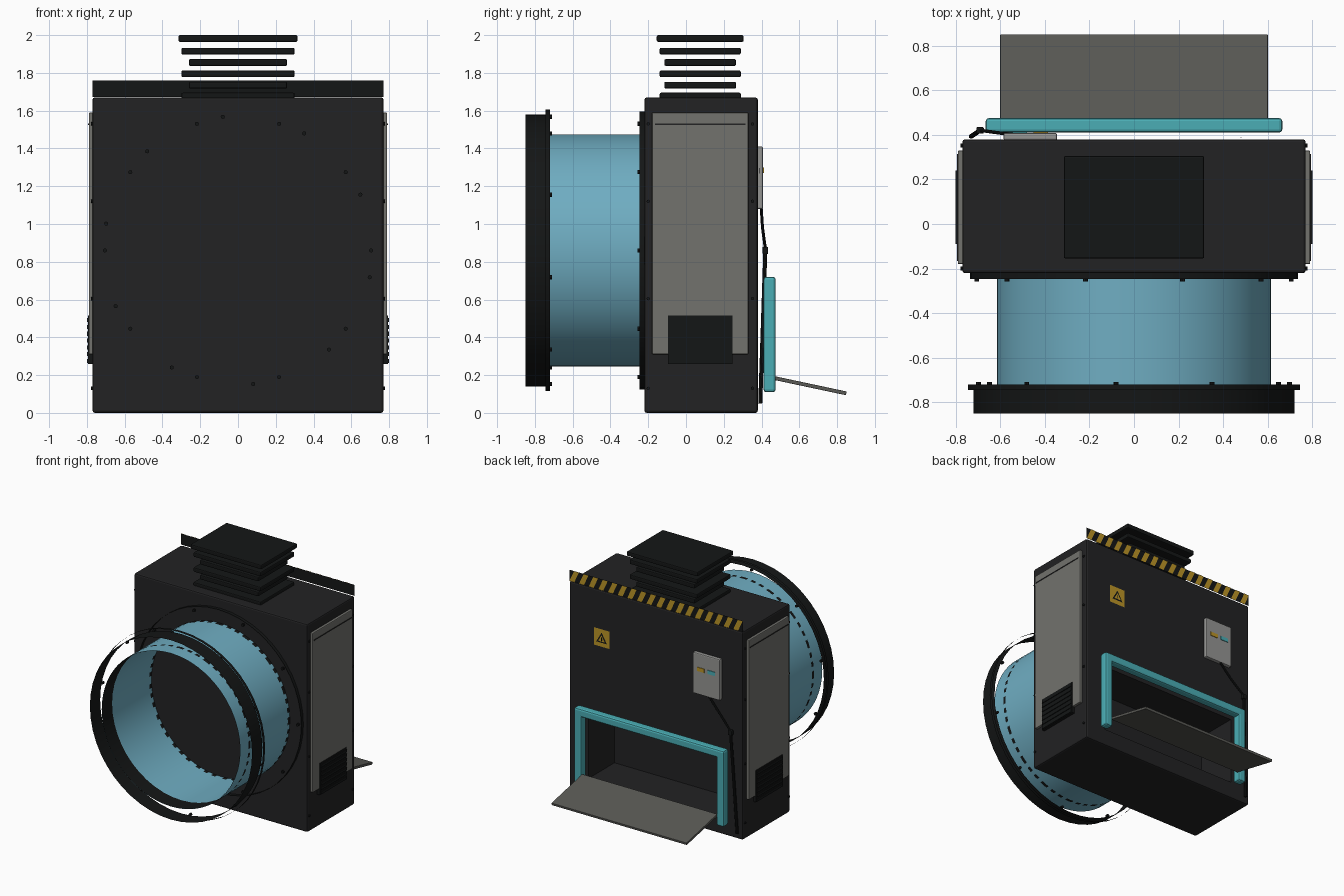
import bpy, bmesh, math
from mathutils import Vector, Matrix

if "Cube" in bpy.data.objects:
    bpy.data.objects.remove(bpy.data.objects["Cube"])


def material(name, r, g, b):
    m = bpy.data.materials.new(name)
    m.diffuse_color = (r, g, b, 1)
    m.use_nodes = True
    m.node_tree.nodes["Principled BSDF"].inputs["Base Color"].default_value = m.diffuse_color
    return m


DARK = material("dark_paint", 0.016, 0.016, 0.017)
BLACK = material("black_rubber", 0.007, 0.008, 0.008)
BLUE = material("duct_blue", 0.16, 0.42, 0.54)
TEAL = material("trim_teal", 0.07, 0.42, 0.46)
GREY = material("panel_grey", 0.17, 0.17, 0.155)
LIGHT = material("box_grey", 0.30, 0.30, 0.29)
TRAY = material("tray_grey", 0.10, 0.10, 0.09)
YELLOW = material("warning_yellow", 0.50, 0.30, 0.02)


def finish(bm, name, mat, smooth=False):
    bmesh.ops.recalc_face_normals(bm, faces=bm.faces)
    me = bpy.data.meshes.new(name)
    bm.to_mesh(me)
    bm.free()
    ob = bpy.data.objects.new(name, me)
    bpy.context.collection.objects.link(ob)
    if mat:
        me.materials.append(mat)
    if smooth:
        bpy.ops.object.select_all(action='DESELECT')
        ob.select_set(True)
        bpy.context.view_layer.objects.active = ob
        bpy.ops.object.shade_smooth_by_angle(angle=math.radians(35))
    return ob


def add_box(bm, x, y, z):
    size = [b - a for a, b in (x, y, z)]
    mid = [(a + b) / 2 for a, b in (x, y, z)]
    bmesh.ops.create_cube(bm, size=1, matrix=Matrix.Translation(mid) @ Matrix.Diagonal((*size, 1)))


def box(name, x, y, z, mat, bevel=0):
    bm = bmesh.new()
    add_box(bm, x, y, z)
    ob = finish(bm, name, mat)
    if bevel:
        b = ob.modifiers.new("edge", 'BEVEL')
        b.width, b.segments = bevel, 2
    return ob


def add_rod(bm, a, b, r, seg=10, caps=True):
    a, b = Vector(a), Vector(b)
    d = b - a
    m = Matrix.Translation((a + b) / 2) @ d.to_track_quat('Z', 'Y').to_matrix().to_4x4()
    bmesh.ops.create_cone(bm, cap_ends=caps, segments=seg, radius1=r, radius2=r,
                          depth=d.length, matrix=m)


def flat(name, polys, y, mat):
    """Flat polygons in the x-z plane."""
    bm = bmesh.new()
    for p in polys:
        f = bm.faces.new([bm.verts.new((x, y, z)) for x, z in p])
        f.normal_update()
        if f.normal.y < 0:
            f.normal_flip()
    me = bpy.data.meshes.new(name)
    bm.to_mesh(me)
    bm.free()
    me.materials.append(mat)
    bpy.context.collection.objects.link(bpy.data.objects.new(name, me))


CZ = 0.86  # height of the duct axis

# Cabinet with the chute opening cut into the back
body = box("cabinet", (-0.77, 0.77), (-0.22, 0.38), (0, 1.67), DARK, 0.012)
cutter = box("chute_cutter", (-0.60, 0.60), (0.05, 0.6), (0.13, 0.655), BLACK)
cutter.hide_render = True
cutter.hide_viewport = False
cutter.display_type = 'WIRE'
cut = body.modifiers.new("chute", 'BOOLEAN')
cut.object, cut.operation, cut.solver = cutter, 'DIFFERENCE', 'EXACT'
bpy.context.view_layer.update()
dg = bpy.context.evaluated_depsgraph_get()
cut_mesh = bpy.data.meshes.new_from_object(body.evaluated_get(dg))
body.modifiers.clear()
body.data = cut_mesh
bpy.data.objects.remove(cutter)


# Open-ended duct and flange walls
def tube(name, walls, mat, seg):
    bm = bmesh.new()
    for r, y0, y1 in walls:
        add_rod(bm, (0, y0, CZ), (0, y1, CZ), r, seg, False)
    return finish(bm, name, mat, True)


tube("duct_drum", [(0.615, -0.85, -0.22)], BLUE, 64)
tube("mouth_collar", [(0.72, -0.85, -0.72), (0.614, -0.85, -0.72)], BLACK, 48)
tube("mouth_flange", [(0.745, -0.745, -0.72), (0.6155, -0.745, -0.72)], BLACK, 48)
tube("cabinet_flange", [(0.735, -0.247, -0.22), (0.6155, -0.247, -0.22)], BLACK, 48)

# Ten bolts around each flange
for name, r, y0, y1, off in (("cabinet_flange_bolts", 0.705, -0.257, -0.24, 0),
                             ("mouth_flange_bolts", 0.712, -0.728, -0.709, 24.5)):
    bm = bmesh.new()
    for i in range(10):
        a = math.radians(off + 36 * i)
        x, z = r * math.cos(a), CZ + r * math.sin(a)
        add_rod(bm, (x, y0, z), (x, y1, z), 0.011, 8)
    finish(bm, name, BLACK)

# Bellows plates on the roof
for i, (z, hx, hy) in enumerate(((1.677, 0.30, 0.215), (1.735, 0.26, 0.19), (1.795, 0.30, 0.215),
                                 (1.855, 0.26, 0.19), (1.915, 0.30, 0.215), (1.982, 0.315, 0.23))):
    box(f"bellows_plate_{i + 1}", (-hx, hx), (0.075 - hy, 0.075 + hy),
        (z - 0.018, z + 0.018), BLACK, 0.008)

# Side panels, top seams, vents and edge bolts
for s, side in ((1, "right"), (-1, "left")):
    def sx(a, b):
        return tuple(sorted((s * a, s * b)))
    box(f"{side}_panel", sx(0.765, 0.79), (-0.18, 0.33), (0.31, 1.59), GREY, 0.006)
    box(f"{side}_panel_seam", sx(0.785, 0.793), (-0.165, 0.315), (1.525, 1.533), DARK)
    bm = bmesh.new()
    add_box(bm, sx(0.765, 0.794), (-0.095, 0.245), (0.26, 0.515))
    for i in range(7):
        z = 0.275 + i * 0.036
        add_box(bm, sx(0.79, 0.80), (-0.09, 0.24), (z - 0.011, z + 0.011))
    finish(bm, f"{side}_vent", BLACK)
    bm = bmesh.new()
    for y in (-0.20, 0.352):
        for z in (0.13, 0.605, 1.12, 1.53):
            add_rod(bm, (s * 0.765, y, z), (s * 0.778, y, z), 0.009, 8)
    finish(bm, f"{side}_edge_bolts", BLACK)

# Hazard strip along the rear roof edge
flat("hazard_strip", [[(-0.77, 1.672), (0.77, 1.672), (0.77, 1.76), (-0.77, 1.76)]], 0.379, BLACK)
n = 18
p = 1.54 / n
flat("hazard_stripes", [[(-0.77 + i * p + dx, z) for dx, z in
                         ((0.04, 1.672), (0.083, 1.672), (0.043, 1.76), (0.0, 1.76))]
                        for i in range(n)], 0.382, YELLOW)

# Warning sign
flat("warning_plate", [[(0.41, 1.22), (0.55, 1.22), (0.55, 1.36), (0.41, 1.36)]], 0.383, YELLOW)
for name, r, y, m in (("warning_triangle", 0.055, 0.385, BLACK),
                      ("warning_triangle_inside", 0.034, 0.387, YELLOW)):
    flat(name, [[(0.48 + r * math.cos(a), 1.28 + r * math.sin(a)) for a in
                 (math.radians(90 + 120 * k) for k in range(3))]], y, m)
box("warning_mark", (0.477, 0.483), (0.386, 0.388), (1.268, 1.296), BLACK)

# Teal frame around the chute, and the tipped tray
box("chute_frame_top", (-0.665, 0.665), (0.41, 0.475), (0.655, 0.72), TEAL, 0.014)
for s, side in ((1, "right"), (-1, "left")):
    box(f"chute_frame_{side}", tuple(sorted((s * 0.60, s * 0.665))), (0.41, 0.475),
        (0.11, 0.70), TEAL, 0.014)
tray = box("chute_tray", (-0.60, 0.60), (-0.20, 0.20), (-0.01, 0.01), TRAY, 0.003)
tray.location = (0, 0.653, 0.145)
tray.rotation_euler.x = math.radians(-12)

# Control box with two keys
box("control_box", (-0.585, -0.345), (0.375, 0.408), (1.08, 1.41), LIGHT, 0.008)
box("yellow_key", (-0.45, -0.385), (0.40, 0.413), (1.27, 1.30), YELLOW)
box("teal_key", (-0.545, -0.48), (0.40, 0.413), (1.27, 1.30), TEAL)

# Cable to the joint and lever rod
bm = bmesh.new()
add_rod(bm, (-0.48, 0.398, 1.09), (-0.58, 0.405, 0.98), 0.008)
add_rod(bm, (-0.58, 0.405, 0.98), (-0.69, 0.42, 0.87), 0.008)
finish(bm, "control_cable", BLACK, True)
box("lever_joint", (-0.707, -0.673), (0.405, 0.435), (0.84, 0.88), BLACK, 0.006)
bm = bmesh.new()
add_rod(bm, (-0.69, 0.42, 0.86), (-0.73, 0.393, 0.05), 0.011)
finish(bm, "lever_rod", BLACK, True)
